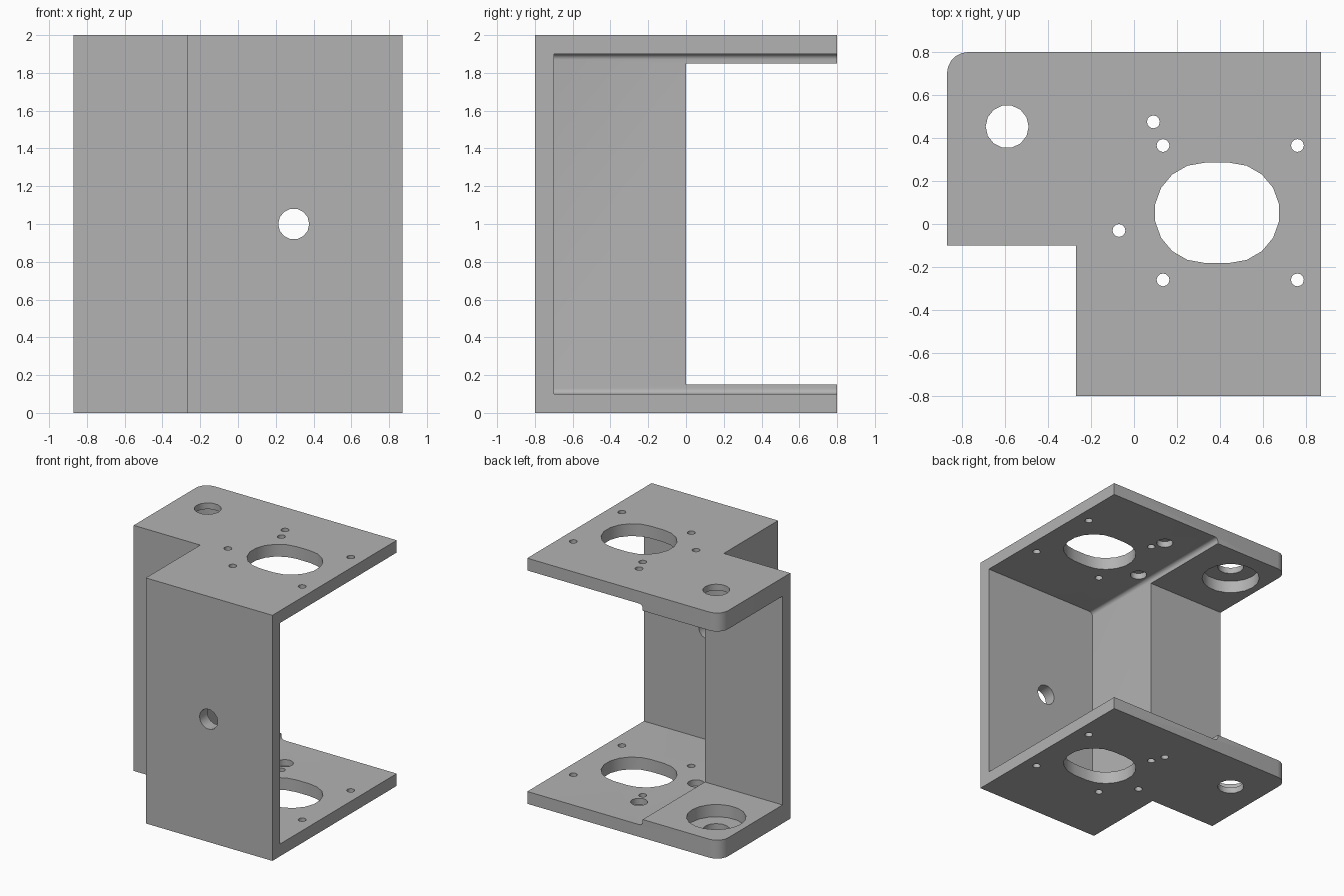
import bpy, bmesh
from math import pi, sin, cos

cube = bpy.data.objects.get("Cube")
if cube:
    bpy.data.objects.remove(cube, do_unlink=True)

grey = bpy.data.materials.new("plain grey")
grey.use_nodes = True
colour = (0.45, 0.45, 0.45, 1)
grey.diffuse_color = colour
grey.node_tree.nodes["Principled BSDF"].inputs["Base Color"].default_value = colour


def arc(cx, cy, r, start, end, steps):
    """Points on an arc, angles in half turns."""
    angles = [pi * (start + (end - start) * i / steps) for i in range(steps + 1)]
    return [(cx + r * cos(a), cy + r * sin(a)) for a in angles]


def prism(name, outline, low, high, axis="z"):
    """Extrude an outline along z, or an (x, z) outline along y."""
    place = (lambda p, h: (p[0], p[1], h)) if axis == "z" else (lambda p, h: (p[0], h, p[1]))
    bm = bmesh.new()
    face = bm.faces.new([bm.verts.new(place(p, low)) for p in outline])
    new = bmesh.ops.extrude_face_region(bm, geom=[face])["geom"]
    for v in new:
        if isinstance(v, bmesh.types.BMVert):
            v.co["xyz".index(axis)] = high
    bmesh.ops.recalc_face_normals(bm, faces=bm.faces)
    mesh = bpy.data.meshes.new(name)
    bm.to_mesh(mesh)
    bm.free()
    mesh.materials.append(grey)
    obj = bpy.data.objects.new(name, mesh)
    bpy.context.collection.objects.link(obj)
    return obj


def cut(outline, low, high, axis="z"):
    cutter = prism("cutter", outline, low, high, axis)
    cutter.hide_render = True
    mod = bracket.modifiers.new("cut", "BOOLEAN")
    mod.operation, mod.solver, mod.object = "DIFFERENCE", "EXACT", cutter
    bpy.context.view_layer.objects.active = bracket
    bpy.ops.object.modifier_apply(modifier=mod.name)
    bpy.data.objects.remove(cutter, do_unlink=True)


def circle(x, y, r, sides):
    return arc(x, y, r, 0, 2, sides)[:-1]


# Notched block with one rounded back corner
bracket = prism("bracket", [(-0.87, -0.1), (-0.27, -0.1), (-0.27, -0.8), (0.87, -0.8), (0.87, 0.8)]
                + arc(-0.77, 0.7, 0.1, 0.5, 1, 5), 0, 2)

# Main space with coved inner corners, and the lower space over the side shelf
cove = 0.03
wall = -0.17
cut([(1, 0.1), (1, 1.9)] + arc(wall + cove, 1.9 - cove, cove, 0.5, 1, 6)
    + arc(wall + cove, 0.1 + cove, cove, 1, 1.5, 6), -0.7, 1, "y")
cut([(-1, 0.15), (0, 0.15), (0, 1.85), (-1, 1.85)], 0, 1, "y")

# Long round-ended opening through both plates
cut(arc(0.445, 0.052, 0.233, -0.5, 0.5, 9) + arc(0.328, 0.052, 0.233, 0.5, 1.5, 9), -0.1, 2.1)

# Four fixing holes
for x in (0.135, 0.76):
    for y in (-0.26, 0.365):
        cut(circle(x, y, 0.03, 12), -0.1, 2.1)

# Stepped holes, wider on the inside of each plate
for x, y, r, wide, skin, sides in ((0.09, 0.475, 0.03, 0.063, 0.05, 12),
                                   (-0.07, -0.03, 0.03, 0.063, 0.05, 12),
                                   (-0.59, 0.453, 0.1, 0.22, 0.05, 14)):
    cut(circle(x, y, r, sides), -0.1, 2.1)
    cut(circle(x, y, wide, sides + 4), skin, 2 - skin)

# Hole in the front wall
cut(circle(0.295, 1, 0.082, 14), -1, -0.5, "y")

bpy.ops.object.select_all(action="DESELECT")
bracket.select_set(True)
bpy.context.view_layer.objects.active = bracket
bpy.ops.object.shade_smooth_by_angle(angle=0.6)
